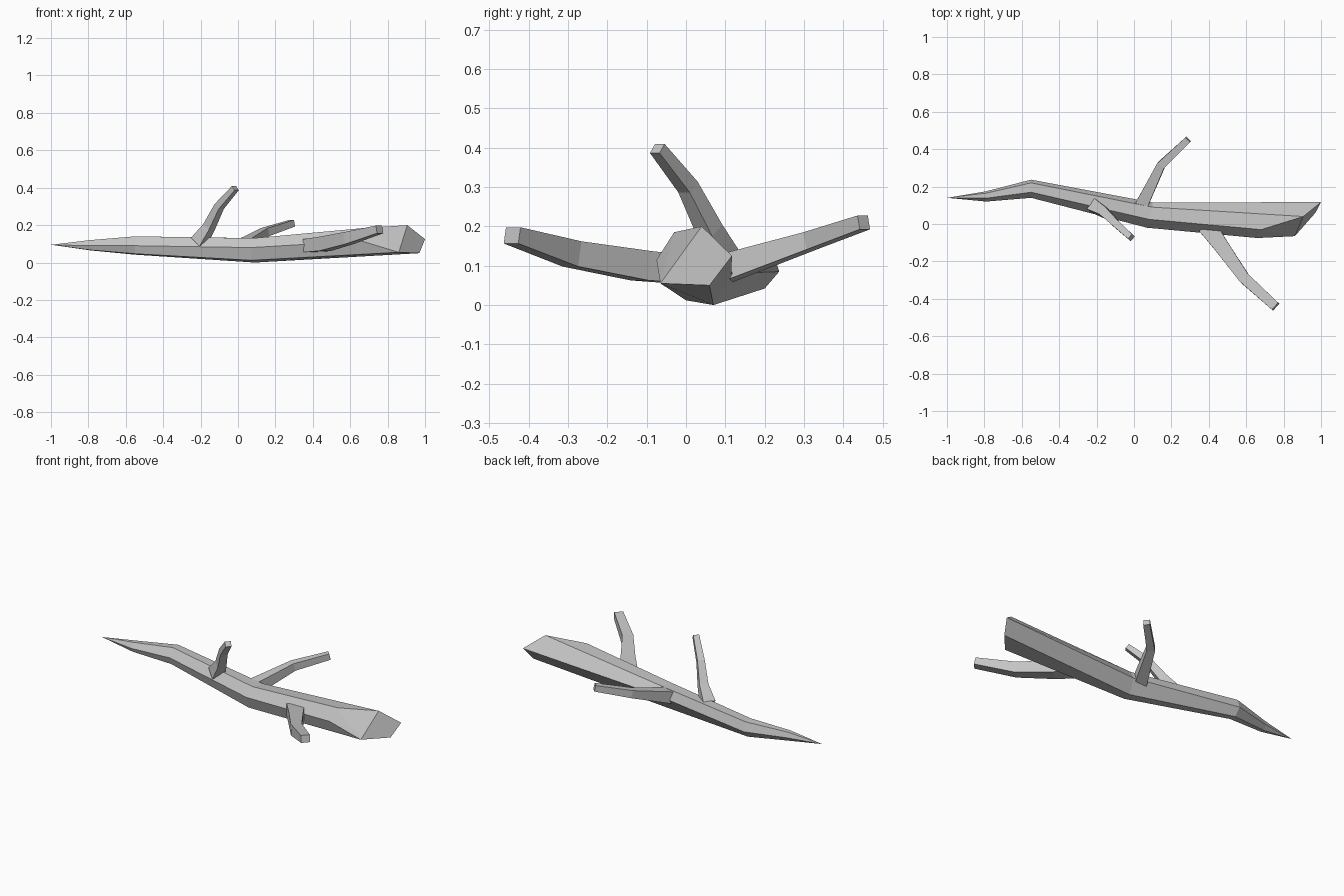
import bpy
import bmesh
from mathutils import Vector

cube = bpy.data.objects.get("Cube")
if cube:
    bpy.data.objects.remove(cube, do_unlink=True)

# One flat grey for the whole log
grey = bpy.data.materials.new("wood_grey")
grey.use_nodes = True
colour = (0.56, 0.56, 0.56, 1)
grey.diffuse_color = colour
grey.node_tree.nodes["Principled BSDF"].inputs["Base Color"].default_value = colour


def finish(name, bm):
    """Turn a bmesh into a flat shaded grey object."""
    bmesh.ops.recalc_face_normals(bm, faces=bm.faces[:])
    mesh = bpy.data.meshes.new(name)
    bm.to_mesh(mesh)
    bm.free()
    mesh.materials.append(grey)
    obj = bpy.data.objects.new(name, mesh)
    bpy.context.collection.objects.link(obj)
    return obj


def loft(bm, rings):
    """Join successive rings of points with quads and return their vertices."""
    loops = [[bm.verts.new(point) for point in ring] for ring in rings]
    for near, far in zip(loops, loops[1:]):
        for i in range(len(near)):
            j = (i + 1) % len(near)
            bm.faces.new((near[i], near[j], far[j], far[i]))
    return loops


def make_trunk():
    # Six long edges: low front, front, high front, high back, back, low back
    rings = [
        [(-.79, .13, .067), (-.79, .12, .09), (-.79, .138, .12),
         (-.79, .165, .12), (-.79, .175, .09), (-.79, .155, .065)],
        [(-.55, .155, .047), (-.55, .14, .09), (-.55, .17, .14),
         (-.55, .22, .138), (-.55, .237, .085), (-.55, .2, .042)],
        [(.07, 0, .012), (.07, -.02, .08), (.08, .025, .13),
         (.1, .09, .13), (.1, .115, .08), (.09, .07, 0)],
        [(.86, -.065, .055), (.66, -.075, .115), (.68, -.03, .185),
         (.905, .04, .2), (1, .117, .125), (.97, .06, .05)],
    ]
    bm = bmesh.new()
    loops = loft(bm, rings)
    # Pointed end
    tip = bm.verts.new((-1, .14, .095))
    first = loops[0]
    for i in range(len(first)):
        bm.faces.new((tip, first[i], first[(i + 1) % len(first)]))
    # Broken end, cut at two angles
    low_front, front, high_front, high_back, back, low_back = loops[-1]
    bm.faces.new((low_front, front, high_front))
    bm.faces.new((low_front, high_front, high_back))
    bm.faces.new((low_front, high_back, back, low_back))
    return finish("trunk", bm)


def make_branch(name, stations):
    """Four-sided limb through (centre, width, height) stations."""
    centres = [Vector(station[0]) for station in stations]
    last = len(centres) - 1
    rings = []
    for i, (_, width, height) in enumerate(stations):
        along = (centres[min(i + 1, last)] - centres[max(i - 1, 0)]).normalized()
        side = along.cross(Vector((0, 0, 1))).normalized() * width / 2
        rise = side.cross(along).normalized() * height / 2
        rings.append([centres[i] + side * s + rise * r
                      for s, r in ((-1, -1), (1, -1), (1, 1), (-1, 1))])
    bm = bmesh.new()
    loops = loft(bm, rings)
    bm.faces.new(loops[0])
    bm.faces.new(loops[-1])
    return finish(name, bm)


make_trunk()

make_branch("upright_branch", [
    ((-.21, .095, .11), .07, .07),
    ((-.155, .06, .19), .05, .05),
    ((-.1, .005, .3), .04, .04),
    ((-.014, -.073, .398), .033, .03),
])

make_branch("back_branch", [
    ((.035, .09, .09), .07, .07),
    ((.145, .315, .163), .045, .045),
    ((.29, .452, .21), .036, .036),
])

make_branch("front_branch", [
    ((.39, -.01, .09), .1, .07),
    ((.465, -.115, .1), .08, .075),
    ((.59, -.29, .13), .06, .065),
    ((.757, -.442, .177), .05, .042),
])
